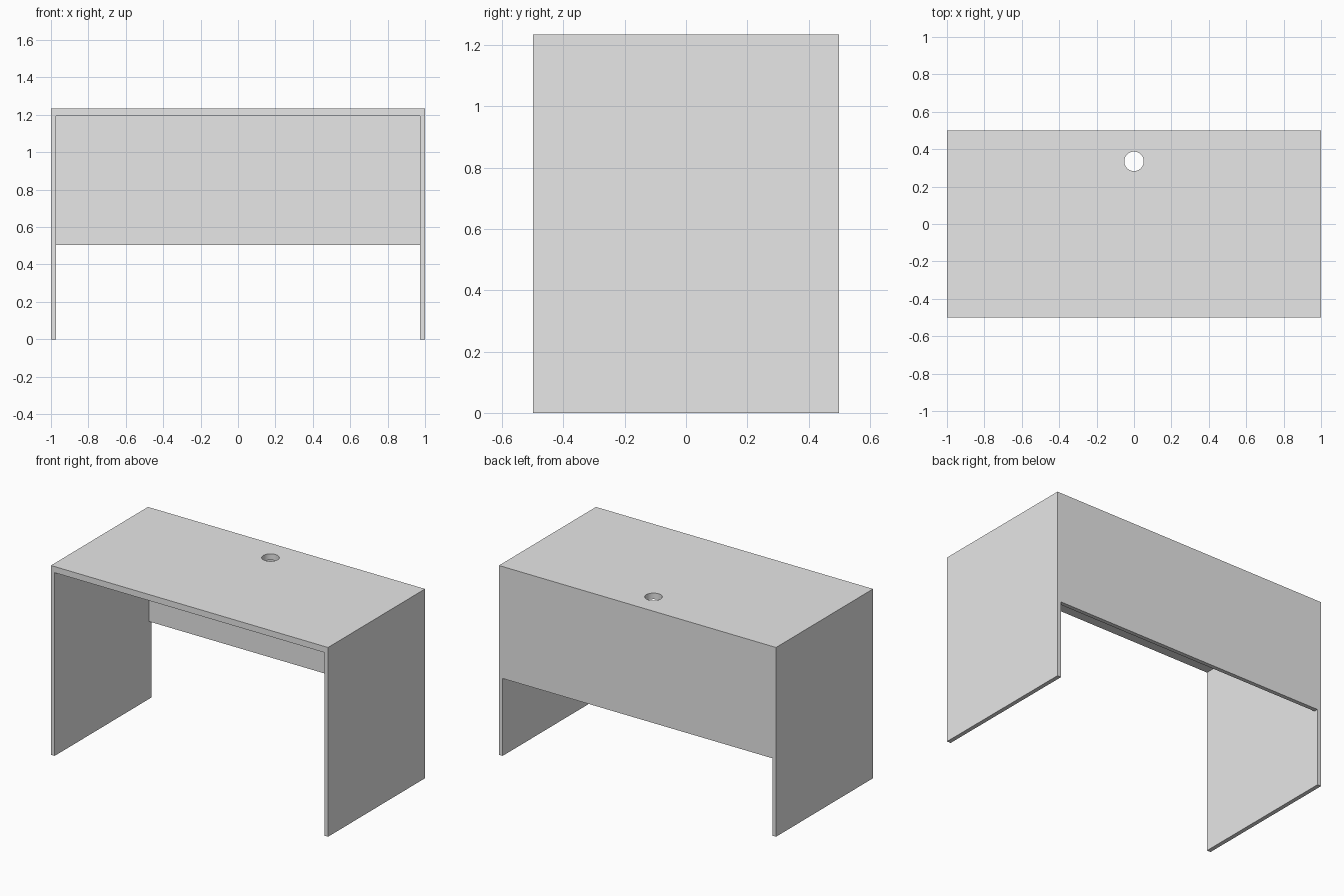
import bpy
import bmesh

default_cube = bpy.data.objects.get("Cube")
if default_cube:
    bpy.data.objects.remove(default_cube, do_unlink=True)

# Overall dimensions
WIDTH, DEPTH, HEIGHT = 2.0, 1.0, 1.235
TOP = 0.04             # desktop thickness
PANEL = 0.027          # side and back panel thickness
BACK_BOTTOM = 0.505    # lower edge of the back panel
HOLE_Y, HOLE_RADIUS = 0.335, 0.052

# Single plain finish
GREY = (0.8, 0.8, 0.8, 1.0)
finish = bpy.data.materials.new("light_grey")
finish.use_nodes = True
finish.diffuse_color = GREY
finish.node_tree.nodes["Principled BSDF"].inputs["Base Color"].default_value = GREY


def board(name, low, high):
    """Flat board spanning two opposite corners."""
    bm = bmesh.new()
    bmesh.ops.create_cube(bm, size=1)
    for v in bm.verts:
        v.co = [b if c > 0 else a for a, b, c in zip(low, high, v.co)]
    mesh = bpy.data.meshes.new(name)
    bm.to_mesh(mesh)
    bm.free()
    mesh.materials.append(finish)
    obj = bpy.data.objects.new(name, mesh)
    bpy.context.collection.objects.link(obj)
    return obj


x, y = WIDTH / 2, DEPTH / 2
under = HEIGHT - TOP

# Desktop
desktop = board("desktop", (-x, -y, under), (x, y, HEIGHT))

# Full-depth side panels
board("left_side_panel", (x - PANEL, -y, 0), (x, y, under))
board("right_side_panel", (-x, -y, 0), (PANEL - x, y, under))

# Back panel between the sides, flush with the rear edge
board("back_panel", (PANEL - x, y - PANEL, BACK_BOTTOM), (x - PANEL, y, under))

# Round cable hole through the desktop
bpy.ops.mesh.primitive_cylinder_add(vertices=48, radius=HOLE_RADIUS, depth=TOP * 4,
                                    location=(0, HOLE_Y, HEIGHT - TOP / 2))
cutter = bpy.context.object
cutter.name = "cable_hole_cutter"
cutter.data.materials.append(finish)
cutter.hide_render = True

cut = desktop.modifiers.new("cable_hole", 'BOOLEAN')
cut.operation = 'DIFFERENCE'
cut.solver = 'EXACT'
cut.object = cutter

bpy.ops.object.select_all(action='DESELECT')
desktop.select_set(True)
bpy.context.view_layer.objects.active = desktop
bpy.ops.object.modifier_apply(modifier=cut.name)
bpy.data.objects.remove(cutter, do_unlink=True)
bpy.ops.object.shade_smooth_by_angle()
